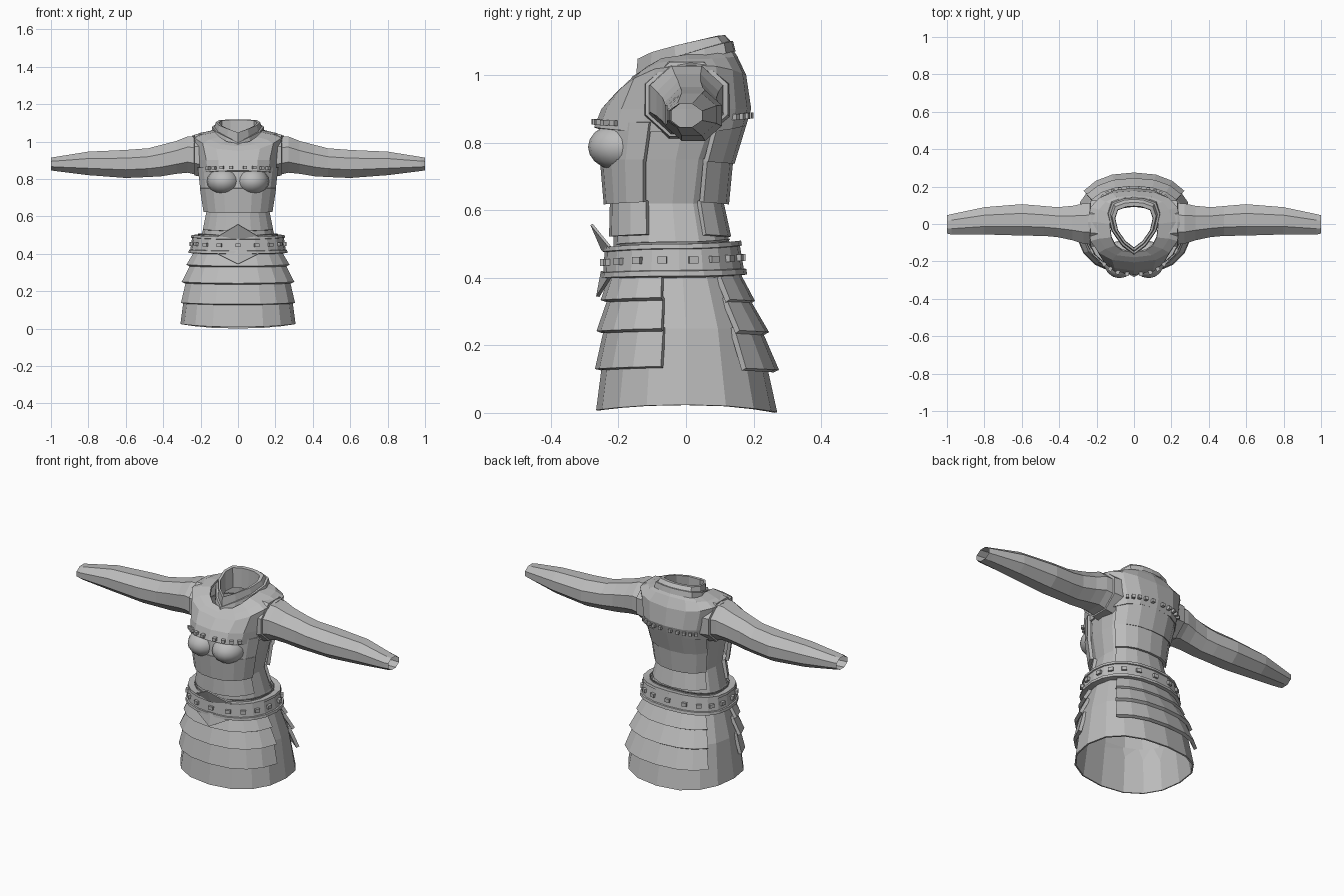
import bpy, bmesh, math
from mathutils import Vector, Matrix

if "Cube" in bpy.data.objects:
    bpy.data.objects.remove(bpy.data.objects["Cube"])

steel = bpy.data.materials.new("grey steel")
steel.diffuse_color = (0.5, 0.5, 0.5, 1)
steel.use_nodes = True
steel.node_tree.nodes["Principled BSDF"].inputs["Base Color"].default_value = steel.diffuse_color


def make(name, verts, faces, thick=0.0, mirror=False):
    me = bpy.data.meshes.new(name)
    me.from_pydata(verts, [], faces)
    me.materials.append(steel)
    ob = bpy.data.objects.new(name, me)
    bpy.context.collection.objects.link(ob)
    if thick:
        m = ob.modifiers.new("thickness", 'SOLIDIFY')
        m.thickness, m.offset = thick, -1
    if mirror:
        ob.modifiers.new("mirror", 'MIRROR')
    return ob


def loft(name, rows, closed=True, **kw):
    n = len(rows[0])
    faces = []
    for i in range(len(rows) - 1):
        for j in range(n if closed else n - 1):
            k = (j + 1) % n
            faces.append((i*n + j, i*n + k, (i+1)*n + k, (i+1)*n + j))
    return make(name, [p for r in rows for p in r], faces, **kw)


def spow(v, p):
    return math.copysign(abs(v) ** p, v)


def point(t, ring, off=0.0, p=0.86):
    """Point at angle t (0 = front) on ring: width, front y, back y, middle y, front z, side z, back z."""
    w, yf, yb, yc, zf, zs, zb = ring
    c, s = spow(math.cos(t), p), spow(math.sin(t), p)
    reach = (yc - yf if c > 0 else yb - yc) + off
    z = zs + ((zf if c > 0 else zb) - zs) * math.cos(t) ** 2
    return Vector(((w + off) * s, yc - reach * c, z))


def turn(n=16):
    return [2 * math.pi * i / n for i in range(n)]


def arc(mid, half, n):
    return [math.radians(mid - half + 2 * half * i / n) for i in range(n + 1)]


# Body profile: z, half width, front y, back y, middle y
BODY = [(0.01, .308, -.266, .27, 0), (.25, .278, -.235, .215, 0), (.40, .235, -.215, .155, -.01),
        (.50, .195, -.215, .13, -.03), (.62, .163, -.21, .10, -.04), (.75, .188, -.225, .122, -.03),
        (.84, .205, -.225, .165, -.01), (.93, .205, -.20, .17, 0)]


def body_ring(z, dip=0.0):
    for a, b in zip(BODY, BODY[1:]):
        if z <= b[0]:
            break
    f = (z - a[0]) / (b[0] - a[0])
    v = [a[i] + (b[i] - a[i]) * f for i in range(5)]
    return (v[1], v[2], v[3], v[4], z - dip, z, z - dip)


# Under-tunic and skirt
rows = [[point(t, body_ring(b[0])) for t in turn()] for b in BODY]
for v, t in zip(rows[0], turn()):
    v.z = 0.024 - (0.016 if math.cos(t) > 0 else 0.022) * math.cos(t) ** 2
loft("tunic_body", rows, thick=0.008)


# Overlapping plates: name, middle angle, half angle, bottom z, top z, bottom and top offset
def plate(name, mid, half, z0, z1, d0, d1, n=8):
    ts = arc(mid, half, n)
    loft(name, [[point(t, body_ring(z0, 0.008), d0) for t in ts],
                [point(t, body_ring(z1), d1) for t in ts]], closed=False, thick=0.018)


for i, (z0, z1) in enumerate([(.138, .255), (.25, .345), (.342, .42)]):
    plate(f"front_skirt_plate_{i+1}", 0, 77, z0, z1, (.02, .03, .03)[i], .007)
    plate(f"back_skirt_plate_{i+1}", 180, 53, z0 - .003, z1, (.034, .03, .025)[i], .007, 6)
for i, (z0, z1, d0, d1) in enumerate([(.53, .63, .014, .014), (.625, .75, .033, .03), (.745, .86, .028, .025)]):
    plate(f"front_torso_plate_{i+1}", 0, 68, z0, z1, d0, d1)
    plate(f"back_torso_plate_{i+1}", 180, 60, z0, z1, d0 * .8, d1 * .6, 6)

# Rounded chest cups
bm = bmesh.new()
for s in (-1, 1):
    m = Matrix.Translation((s * .078, -.19, .787)) @ Matrix.Diagonal((.088, .1, .072, 1))
    bmesh.ops.create_uvsphere(bm, u_segments=16, v_segments=10, radius=1, matrix=m)
me = bpy.data.meshes.new("chest_cups")
bm.to_mesh(me)
bm.free()
me.materials.append(steel)
me.shade_smooth()
bpy.context.collection.objects.link(bpy.data.objects.new("chest_cups", me))

# Belt with raised rims
BELT0 = (.258, -.246, .174, -.02, .40, .405, .41)
BELT1 = (.243, -.24, .157, -.02, .49, .50, .51)


def belt_ring(f):
    return tuple(a + (b - a) * f for a, b in zip(BELT0, BELT1))


loft("belt", [[point(t, belt_ring(f), d) for t in turn(20)]
              for f, d in ((0, .007), (.16, .007), (.18, 0), (.84, 0), (.86, .006), (1, .006))], thick=.04)

# Pointed flaps above and below the belt front
make("belt_peak", [(-.12, -.225, .485), (0, -.25, .48), (.12, -.225, .485), (0, -.283, .556)],
     [(0, 1, 3), (1, 2, 3)], thick=.008)
make("belt_point", [(-.13, -.225, .41), (0, -.252, .42), (.13, -.225, .41), (0, -.266, .345)],
     [(1, 0, 3), (2, 1, 3)], thick=.01)

# Shoulder mantle
MANTLE = [(.212, -.272, .178, 0, .845, .83, .85), (.222, -.25, .193, 0, .90, .90, .90),
          (.247, -.205, .178, .01, .95, 1.03, 1.0), (.20, -.178, .152, .01, .975, 1.047, 1.055),
          (.13, -.152, .132, 0, .99, 1.06, 1.085)]
loft("mantle", [[point(t, r, p=.78) for t in turn()] for r in MANTLE], thick=.012)

# Shield-shaped collar, folded over to an inner lining
SHIELD = [(0, -1), (.45, -.68), (.85, -.15), (1, .45), (.85, .85), (.4, 1), (0, 1.03),
          (-.4, 1), (-.85, .85), (-1, .45), (-.85, -.15), (-.45, -.68)]


def collar_row(w, yf, yb, zf, zb):
    yc, h = (yf + yb) / 2, (yb - yf) / 2
    return [Vector((w * x, yc + h * y, zf + (zb - zf) * min(1, ((y + 1) / 2) ** .7))) for x, y in SHIELD]


loft("collar", [collar_row(*r) for r in [(.142, -.168, .142, .965, 1.07), (.138, -.16, .135, .995, 1.10),
                                         (.126, -.148, .128, .995, 1.10), (.118, -.143, .112, 1.048, 1.118),
                                         (.102, -.128, .092, 1.046, 1.116), (.10, -.125, .09, .95, 1.0)]])


# Sleeves: x, middle y, middle z, half depth, half height
def sleeve_rows(table):
    ts = [a + math.pi / 8 for a in turn(8)]
    return [[Vector((x, y + ry * 1.08 * math.cos(t), z + rz * 1.08 * math.sin(t))) for t in ts]
            for x, y, z, ry, rz in table]


loft("sleeves", sleeve_rows([(.17, 0, .92, .115, .11), (.27, .002, .93, .108, .097), (.33, .005, .915, .092, .088),
                             (.41, .01, .898, .08, .084), (.48, .016, .887, .08, .077), (.60, .022, .88, .084, .075),
                             (.80, .017, .883, .073, .063), (.975, -.002, .88, .055, .038),
                             (1.0, -.002, .88, .049, .034), (.93, .003, .88, .046, .036)]), mirror=True)
# Raised rims around the armholes
loft("armhole_rims", sleeve_rows([(.17, .002, .925, .128, .118), (.232, .002, .928, .122, .11),
                                  (.236, .002, .928, .10, .09)]), mirror=True)


# Square rivets
def rivets(name, angles, ring, size, p=.86):
    bm = bmesh.new()
    for t in angles:
        c = point(t, ring, 0.003, p)
        d = point(t + .03, ring, 0.003, p) - point(t - .03, ring, 0.003, p)
        m = (Matrix.Translation(c) @ Matrix.Rotation(math.atan2(d.y, d.x), 4, 'Z')
             @ Matrix.Diagonal((size[0], size[1], size[2], 1)))
        bmesh.ops.create_cube(bm, size=1, matrix=m)
    me = bpy.data.meshes.new(name)
    bm.to_mesh(me)
    bm.free()
    me.materials.append(steel)
    bpy.context.collection.objects.link(bpy.data.objects.new(name, me))


rivets("belt_rivets", turn(18), belt_ring(.5), (.027, .016, .02))
mid = tuple(a + (b - a) * .3 for a, b in zip(MANTLE[0], MANTLE[1]))
rivets("front_mantle_rivets", arc(0, 42, 7), mid, (.02, .022, .017), .78)
high = tuple(a + (b - a) * .6 for a, b in zip(MANTLE[0], MANTLE[1]))
rivets("back_mantle_rivets", arc(180, 44, 9), high, (.017, .02, .018), .78)
